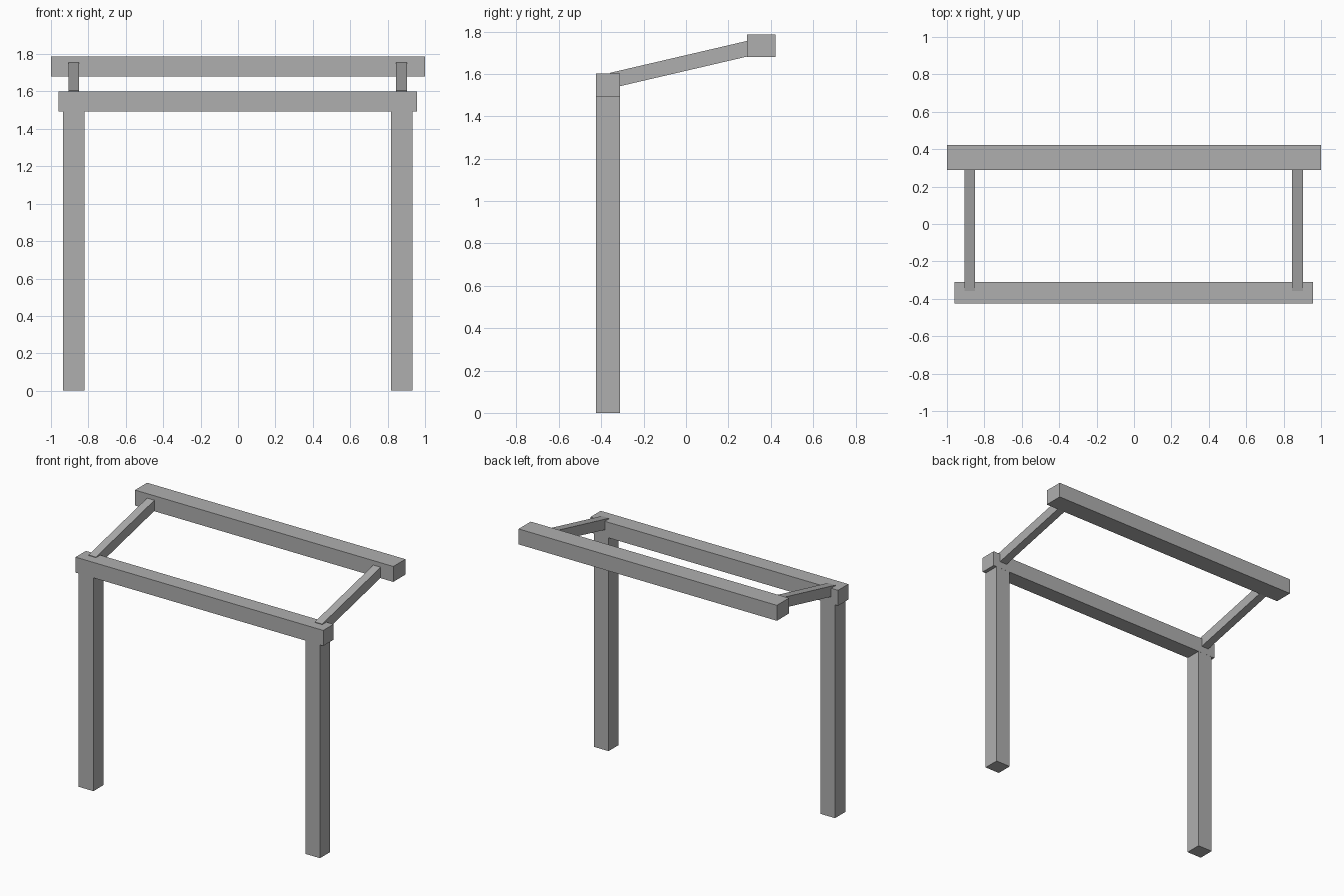
import bpy
import math

if "Cube" in bpy.data.objects:
    bpy.data.objects.remove(bpy.data.objects["Cube"])

grey = bpy.data.materials.new("plain_grey")
grey.diffuse_color = (0.43, 0.43, 0.43, 1.0)
grey.use_nodes = True
grey.node_tree.nodes["Principled BSDF"].inputs["Base Color"].default_value = grey.diffuse_color


def box(name, center, size, tilt=0.0):
    """Solid timber of the given size, tilted about the x axis."""
    bpy.ops.mesh.primitive_cube_add(size=1, location=center, rotation=(tilt, 0, 0))
    obj = bpy.context.object
    obj.name = name
    obj.scale = size
    bpy.ops.object.transform_apply(location=False, rotation=False, scale=True)
    obj.data.materials.append(grey)
    return obj


POST_TOP = 1.493
FRONT_Y = -0.368

# Horizontal beams: front one on the posts, rear one higher up
box("front_beam", (-0.001, FRONT_Y, 1.547), (1.918, 0.114, 0.108))
box("rear_beam", (0, 0.356, 1.733), (2.0, 0.134, 0.108))

# Sloping rafter centre line, ends buried in the beams
y0, z0 = -0.35, 1.570
y1, z1 = 0.32, 1.726
slope = math.atan2(z1 - z0, y1 - y0)
length = math.hypot(y1 - y0, z1 - z0)

for side, name in ((-1, "left"), (1, "right")):
    # Upright post
    box(name + "_post", (side * 0.877 - 0.002, FRONT_Y, POST_TOP / 2),
        (0.114, 0.113, POST_TOP))
    # Rafter joining the two beams
    box(name + "_rafter", (side * 0.876 - 0.002, (y0 + y1) / 2, (z0 + z1) / 2),
        (0.057, length, 0.072), slope)
